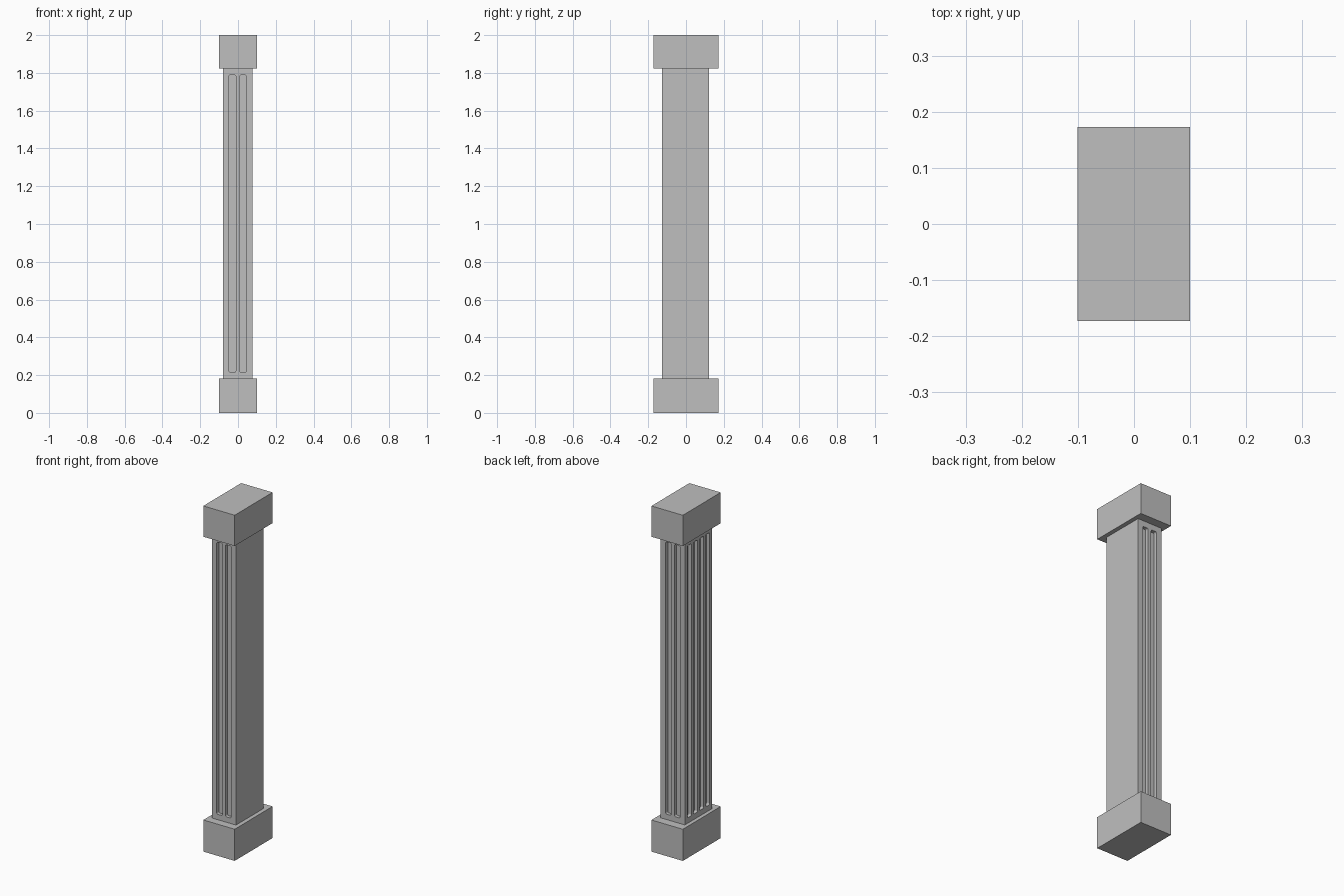
import bpy, bmesh
from mathutils import Vector

if "Cube" in bpy.data.objects:
    bpy.data.objects.remove(bpy.data.objects["Cube"], do_unlink=True)

stone = bpy.data.materials.new("grey_stone")
stone.use_nodes = True
grey = (0.52, 0.52, 0.52, 1)
stone.diffuse_color = grey
stone.node_tree.nodes["Principled BSDF"].inputs["Base Color"].default_value = grey


def add_box(bm, lo, hi, round_axis=None, radius=0.008):
    """Box between two corners, optionally rounding the edges along one axis."""
    lo, hi = Vector(lo), Vector(hi)
    verts = bmesh.ops.create_cube(bm, size=1)["verts"]
    for v in verts:
        v.co = (lo + hi) / 2 + v.co * (hi - lo)
    if round_axis is not None:
        edges = {e for v in verts for e in v.link_edges
                 if abs((e.verts[0].co - e.verts[1].co)[round_axis]) > 1e-5}
        bmesh.ops.bevel(bm, geom=list(edges), offset=radius, segments=3,
                        profile=0.5, affect='EDGES')


def make_object(name, bm):
    bmesh.ops.recalc_face_normals(bm, faces=bm.faces)
    mesh = bpy.data.meshes.new(name)
    bm.to_mesh(mesh)
    bm.free()
    mesh.materials.append(stone)
    obj = bpy.data.objects.new(name, mesh)
    bpy.context.collection.objects.link(obj)
    return obj


# Base and capital blocks
for name, z0, z1 in (("base_block", 0, 0.183), ("capital_block", 1.822, 2)):
    bm = bmesh.new()
    add_box(bm, (-0.101, -0.173, z0), (0.1, 0.173, z1))
    make_object(name, bm)

# Shaft
X0, X1, Y0, Y1 = -0.079, 0.076, -0.127, 0.123
bm = bmesh.new()
add_box(bm, (X0, Y0, 0.183), (X1, Y1, 1.822))
shaft = make_object("shaft", bm)

# Flute cutters: two on the front and back, four on the -x side
LOW, HIGH, HALF, PITCH, DEPTH, OUT = 0.214, 1.789, 0.018, 0.056, 0.02, 0.02
bm = bmesh.new()
for i in (-0.5, 0.5):
    c = (X0 + X1) / 2 + i * PITCH
    for a, b in ((Y0 - OUT, Y0 + DEPTH), (Y1 - DEPTH, Y1 + OUT)):
        add_box(bm, (c - HALF, a, LOW), (c + HALF, b, HIGH), 1)
for i in (-1.5, -0.5, 0.5, 1.5):
    c = (Y0 + Y1) / 2 + i * PITCH
    add_box(bm, (X0 - OUT, c - HALF, LOW), (X0 + DEPTH, c + HALF, HIGH), 0)
cutter = make_object("flute_cutter", bm)
cutter.hide_render = True

# Carve the flutes, then discard the cutter
mod = shaft.modifiers.new("flutes", 'BOOLEAN')
mod.operation = 'DIFFERENCE'
mod.solver = 'EXACT'
mod.use_self = True
mod.object = cutter
bpy.context.view_layer.objects.active = shaft
bpy.ops.object.modifier_apply(modifier=mod.name)
bpy.data.objects.remove(cutter, do_unlink=True)
